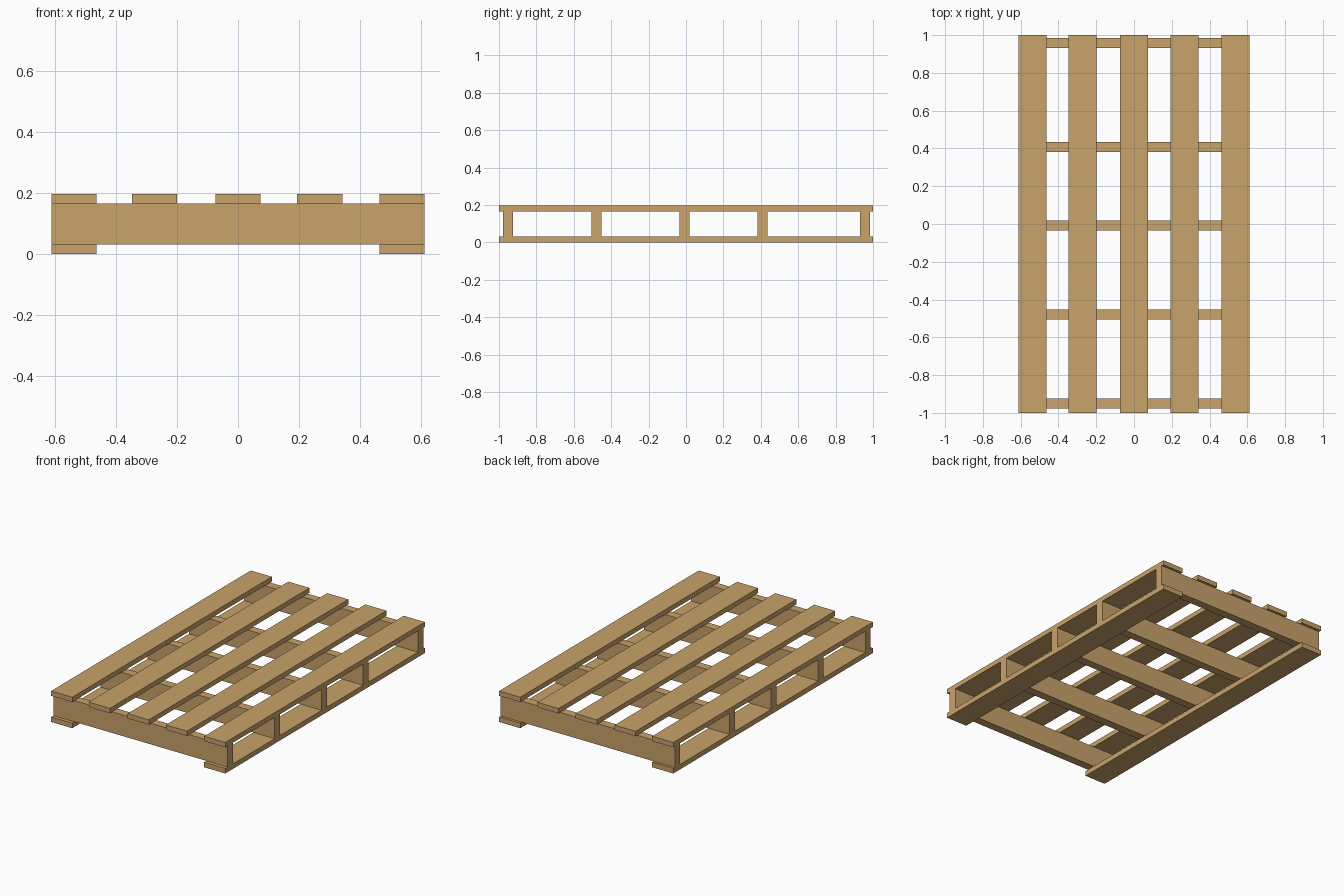
import bpy

if "Cube" in bpy.data.objects:
    bpy.data.objects.remove(bpy.data.objects["Cube"])

wood = bpy.data.materials.new("pale_wood")
wood.diffuse_color = (0.578, 0.366, 0.147, 1.0)
wood.use_nodes = True
wood.node_tree.nodes["Principled BSDF"].inputs["Base Color"].default_value = wood.diffuse_color


def plank(name, x0, x1, y0, y1, z0, z1):
    """Axis-aligned board between two corners."""
    bpy.ops.mesh.primitive_cube_add(size=1)
    ob = bpy.context.object
    ob.name = name
    centre = ((x0 + x1) / 2, (y0 + y1) / 2, (z0 + z1) / 2)
    size = (x1 - x0, y1 - y0, z1 - z0)
    for v in ob.data.vertices:
        v.co = [c + s * k for c, s, k in zip(centre, size, v.co)]
    ob.data.materials.append(wood)


HALF_X, HALF_Y = 0.611, 1.0
BOARD_W, BEAM_W = 0.148, 0.053
Z_LOW, Z_HIGH, Z_TOP = 0.032, 0.166, 0.197

# Top deck boards
for i, x in enumerate((-0.537, -0.273, 0.0, 0.268, 0.537)):
    plank(f"deck_board_{i + 1}", x - BOARD_W / 2, x + BOARD_W / 2,
          -HALF_Y, HALF_Y, Z_HIGH, Z_TOP)

# Bottom runners along both long sides
for side, x in (("left", -0.537), ("right", 0.537)):
    plank(f"{side}_bottom_board", x - BOARD_W / 2, x + BOARD_W / 2,
          -HALF_Y, HALF_Y, 0.0, Z_LOW)

# Upright cross beams between the decks
for i, y in enumerate((-0.951, -0.479, -0.007, 0.408, 0.958)):
    plank(f"cross_beam_{i + 1}", -HALF_X, HALF_X,
          y - BEAM_W / 2, y + BEAM_W / 2, Z_LOW, Z_HIGH)
